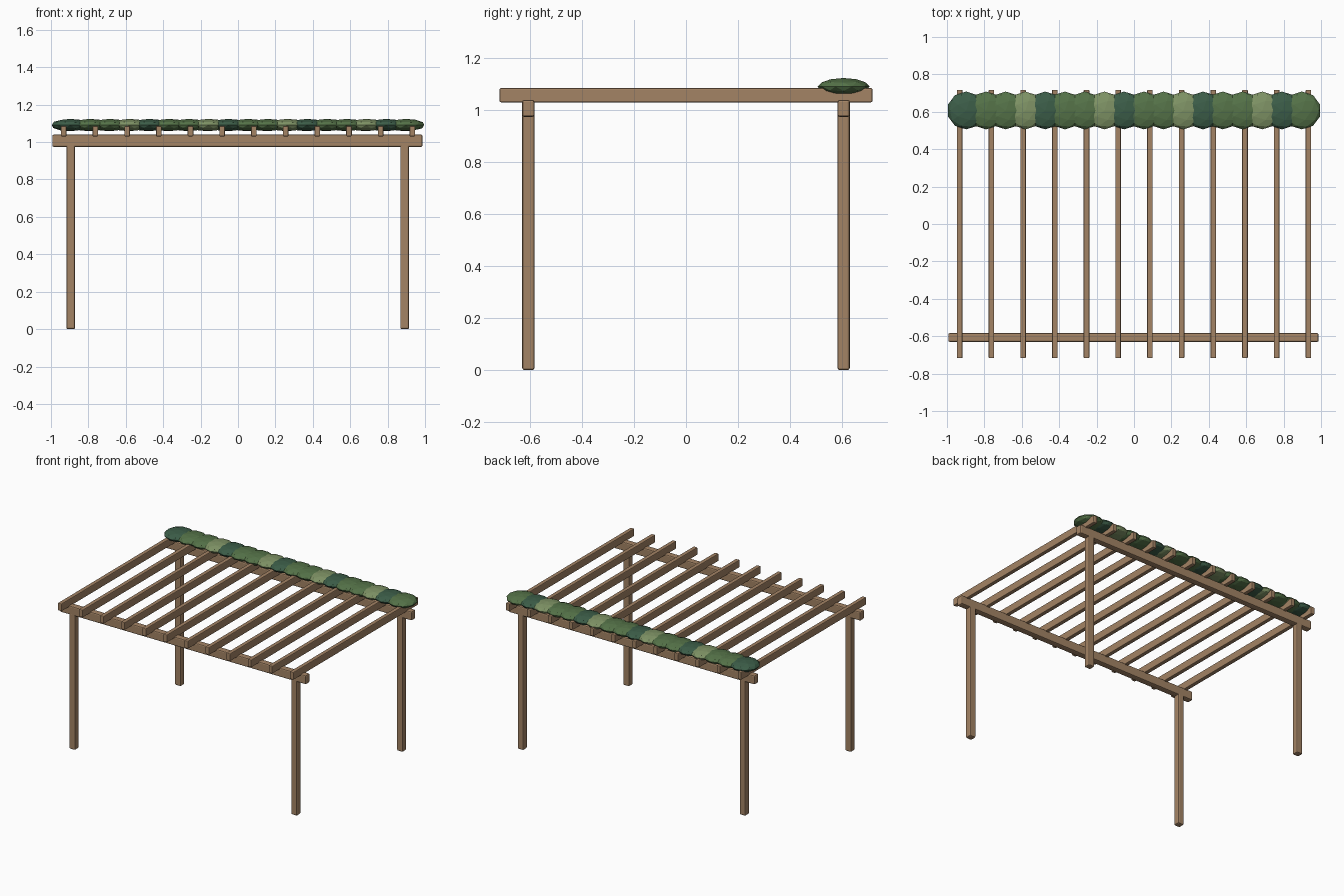
import bpy

if "Cube" in bpy.data.objects:
    bpy.data.objects.remove(bpy.data.objects["Cube"])

def material(name, rgb):
    m = bpy.data.materials.new(name)
    m.diffuse_color = (*rgb, 1)
    m.use_nodes = True
    m.node_tree.nodes["Principled BSDF"].inputs["Base Color"].default_value = m.diffuse_color
    return m

wood = material("wood", (0.37, 0.23, 0.13))
leaf_dark = material("leaf_dark", (0.045, 0.11, 0.065))
leaf_mid = material("leaf_mid", (0.09, 0.17, 0.065))
leaf_olive = material("leaf_olive", (0.13, 0.20, 0.09))
leaf_light = material("leaf_light", (0.21, 0.29, 0.13))
# the four foliage tones repeat along the row
leaves = [leaf_dark, leaf_mid, leaf_mid, leaf_light]

def timber(name, center, size, bevel):
    bpy.ops.mesh.primitive_cube_add(size=1, location=center)
    o = bpy.context.object
    o.name = name
    o.scale = size
    bpy.ops.object.transform_apply(location=False, rotation=False, scale=True)
    mod = o.modifiers.new("bevel", 'BEVEL')
    mod.width = bevel
    mod.segments = 2
    o.data.materials.append(wood)

# posts and the beam each pair carries
for side, y in (("front", -0.607), ("back", 0.607)):
    for hand, x in (("left", -0.894), ("right", 0.891)):
        timber(f"{side}_{hand}_post", (x, y, 0.495), (0.047, 0.047, 0.99), 0.008)
    timber(f"{side}_beam", (-0.003, y, 1.007), (1.98, 0.047, 0.065), 0.008)

# rafters across the beams
for i in range(12):
    timber(f"rafter_{i + 1}", (-0.932 + i * 0.1695, 0, 1.058),
           (0.03, 1.435, 0.055), 0.005)

# row of flattened leafy clumps along the back
for i in range(18):
    bpy.ops.mesh.primitive_ico_sphere_add(
        subdivisions=2, radius=1,
        location=(-0.897 + i * 1.794 / 17, 0.607, 1.091))
    o = bpy.context.object
    o.name = f"vine_clump_{i + 1}"
    o.scale = (0.103, 0.101, 0.033)
    bpy.ops.object.transform_apply(location=False, rotation=False, scale=True)
    o.data.materials.append(leaves[i % 4])
